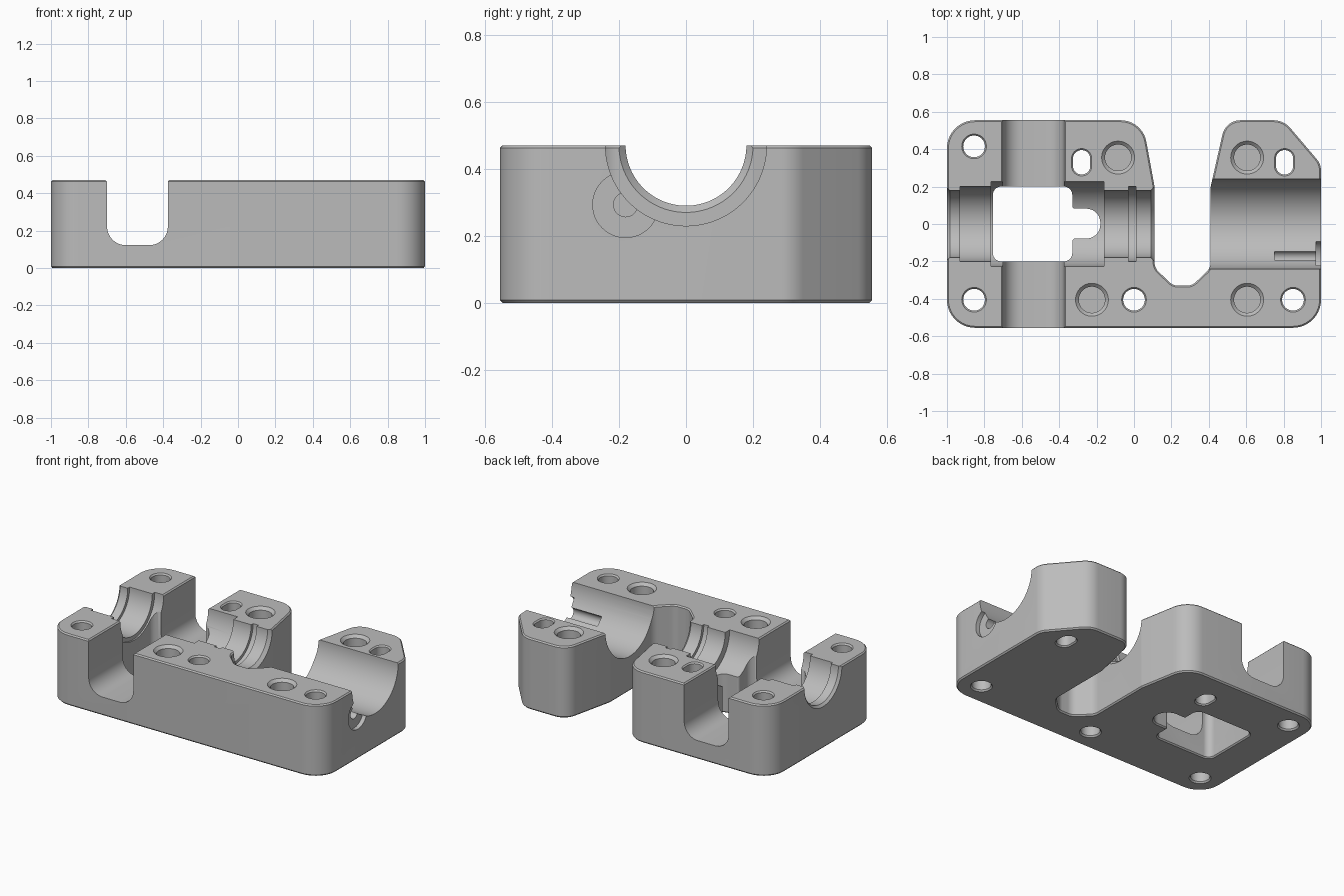
import bpy, bmesh, math
from mathutils import Vector, Matrix

cube = bpy.data.objects.get("Cube")
if cube:
    bpy.data.objects.remove(cube)

grey = bpy.data.materials.new("satin grey")
grey.use_nodes = True
grey.diffuse_color = (0.5, 0.5, 0.5, 1)
grey.node_tree.nodes["Principled BSDF"].inputs["Base Color"].default_value = (0.5, 0.5, 0.5, 1)

TOP = 0.47
# Orientation of a shape built along z
UPRIGHT = Matrix.Identity(3)
ALONG_X = Matrix(((0, 0, 1), (1, 0, 0), (0, 1, 0)))
ALONG_Y = Matrix(((1, 0, 0), (0, 0, 1), (0, 1, 0)))


def rounded(corners, steps=10):
    """Turn (x, y, radius) corners into a filleted outline."""
    out = []
    for i, (x, y, r) in enumerate(corners):
        p = Vector((x, y))
        a = (Vector(corners[i - 1][:2]) - p).normalized()
        b = (Vector(corners[(i + 1) % len(corners)][:2]) - p).normalized()
        if r == 0:
            out.append(p)
            continue
        half = a.angle(b) / 2
        centre = p + (a + b).normalized() * r / math.sin(half)
        start = p + a * r / math.tan(half) - centre
        end = p + b * r / math.tan(half) - centre
        sweep = start.angle_signed(end)
        for k in range(steps + 1):
            t = -sweep * k / steps
            c, s = math.cos(t), math.sin(t)
            out.append(centre + Vector((start.x * c - start.y * s, start.x * s + start.y * c)))
    return out


def offset(points, d):
    """Grow a counter-clockwise outline by d."""
    out = []
    for i, p in enumerate(points):
        a = (p - points[i - 1]).normalized()
        b = (points[(i + 1) % len(points)] - p).normalized()
        n = Vector((a.y + b.y, -a.x - b.x)).normalized()
        out.append(p + n * d / max(0.5, n.dot(Vector((a.y, -a.x)))))
    return out


def loft(name, rings, axes=UPRIGHT, origin=(0, 0, 0)):
    """Skin a stack of (height, outline) rings and cap both ends."""
    bm = bmesh.new()
    loops = [[bm.verts.new(axes @ Vector((p[0], p[1], h)) + Vector(origin)) for p in pts]
             for h, pts in rings]
    for low, high in zip(loops, loops[1:]):
        for i in range(len(low)):
            bm.faces.new((low[i - 1], low[i], high[i], high[i - 1]))
    bm.faces.new(loops[0])
    bm.faces.new(loops[-1])
    bmesh.ops.recalc_face_normals(bm, faces=bm.faces)
    mesh = bpy.data.meshes.new(name)
    bm.to_mesh(mesh)
    bm.free()
    obj = bpy.data.objects.new(name, mesh)
    bpy.context.collection.objects.link(obj)
    return obj


def lathe(name, profile, axes=UPRIGHT, origin=(0, 0, 0), n=48):
    """Turned shape from (height, radius) pairs."""
    unit = [(math.cos(2 * math.pi * k / n), math.sin(2 * math.pi * k / n)) for k in range(n)]
    return loft(name, [(h, [(r * c, r * s) for c, s in unit]) for h, r in profile], axes, origin)


def flared(name, outline, low, high, d=0.008):
    """Through cutter that chamfers the rims at both faces."""
    wide = offset(outline, d)
    return loft(name, [(low - 0.05, wide), (low, wide), (low + d, outline),
                       (high - d, outline), (high, wide), (high + 0.05, wide)])


# Body: block with rounded corners and a throat open to the back
outline = rounded([
    (-1, -0.555, 0.15), (1, -0.555, 0.15), (1, 0.32, 0.1), (0.8, 0.555, 0.12),
    (0.49, 0.555, 0.1), (0.41, 0.2, 0.05), (0.41, -0.235, 0.07), (0.31, -0.33, 0.07),
    (0.21, -0.33, 0.07), (0.11, -0.235, 0.07), (0.11, 0.2, 0.05), (0.045, 0.555, 0.14),
    (-1, 0.555, 0.15)])
inset = offset(outline, -0.008)
body = loft("clamp_body", [(0, inset), (0.009, outline), (TOP - 0.008, outline), (TOP, inset)])
body.data.materials.append(grey)

cutters = []

# Stepped bore lying in the top face
bore = [(-1.1, 0.2), (-1, 0.195), (-0.985, 0.18), (-0.93, 0.18), (-0.93, 0.2), (-0.765, 0.2),
        (-0.765, 0.226), (-0.16, 0.226), (-0.16, 0.18), (-0.03, 0.18), (-0.03, 0.2),
        (0.01, 0.2), (0.01, 0.18), (0.09, 0.18), (0.11, 0.2), (0.25, 0.24), (1.1, 0.24)]
cutters.append(lathe("bore_cutter", bore, ALONG_X, (0, 0, TOP), 96))

# Cross slot with a rounded floor
slot = rounded([(-0.7, 0.122, 0.1), (-0.375, 0.122, 0.1), (-0.375, TOP - 0.008, 0),
                (-0.367, TOP, 0), (-0.367, 0.6, 0), (-0.708, 0.6, 0), (-0.708, TOP, 0),
                (-0.7, TOP - 0.008, 0)])
cutters.append(loft("cross_slot_cutter", [(-0.7, slot), (0.7, slot)], ALONG_Y))

# Window through the floor with a round-nosed notch
window = rounded([(-0.755, -0.2, 0.045), (-0.33, -0.2, 0.045), (-0.33, -0.078, 0.015),
                  (-0.18, -0.078, 0.075), (-0.18, 0.082, 0.075), (-0.33, 0.082, 0.015),
                  (-0.33, 0.2, 0.045), (-0.755, 0.2, 0.045)])
cutters.append(flared("window_cutter", window, 0, 0.6))

# Through bolt holes with chamfered rims
for x, y in ((-0.855, 0.415), (-0.855, -0.405), (0, -0.405), (0.85, -0.405)):
    cutters.append(lathe("bolt_hole_cutter", [
        (-0.05, 0.066), (0, 0.066), (0.01, 0.058), (TOP - 0.01, 0.058), (TOP, 0.066),
        (0.6, 0.066)], UPRIGHT, (x, y, 0)))

# Blind sockets with chamfered rims
for x, y in ((-0.085, 0.355), (0.605, 0.355), (-0.225, -0.405), (0.605, -0.405)):
    cutters.append(lathe("socket_cutter", [
        (0.14, 0.07), (TOP - 0.018, 0.07), (TOP, 0.088), (0.6, 0.088)], UPRIGHT, (x, y, 0)))

# Oblong through holes
for x in (-0.28, 0.805):
    oblong = rounded([(x - 0.046, 0.265, 0.045), (x + 0.046, 0.265, 0.045),
                      (x + 0.046, 0.395, 0.045), (x - 0.046, 0.395, 0.045)])
    cutters.append(flared("oblong_hole_cutter", oblong, 0, TOP))

# Pin hole and shallow counterbore in the end face
cutters.append(lathe("pin_hole_cutter", [(0.75, 0.036), (1.1, 0.036)], ALONG_X, (0, -0.18, 0.293)))
cutters.append(lathe("pin_recess_cutter", [(0.972, 0.098), (1.1, 0.098)], ALONG_X, (0, -0.18, 0.293)))

# Cut everything out of the body
bpy.context.view_layer.objects.active = body
for cutter in cutters:
    cutter.hide_render = True
    mod = body.modifiers.new("cut", 'BOOLEAN')
    mod.operation = 'DIFFERENCE'
    mod.solver = 'EXACT'
    mod.object = cutter
    bpy.ops.object.modifier_apply(modifier=mod.name)
    bpy.data.objects.remove(cutter)

for obj in bpy.context.selected_objects:
    obj.select_set(False)
body.select_set(True)
bpy.ops.object.shade_smooth_by_angle(angle=math.radians(30))
